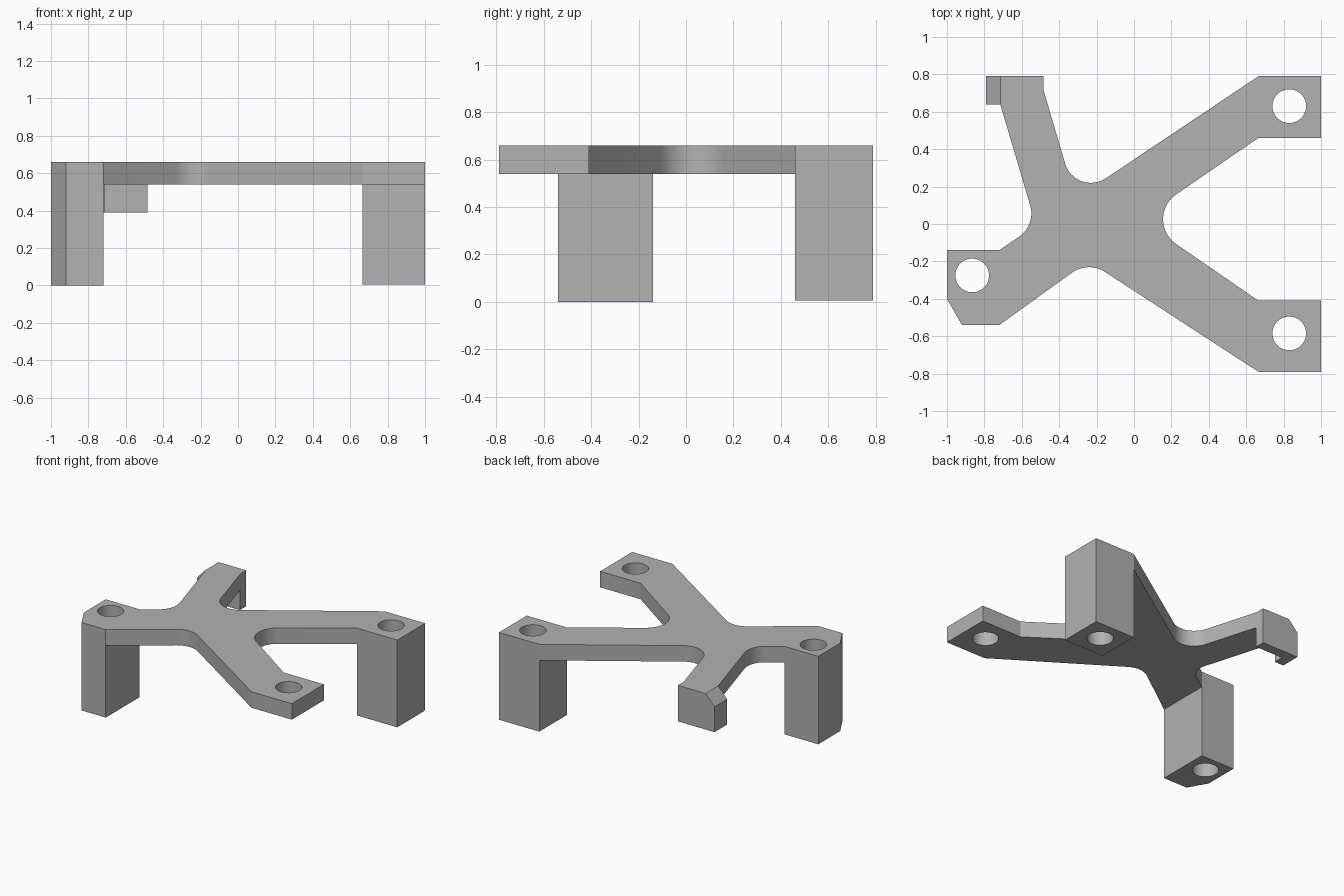
import bpy, bmesh, math
from mathutils import Vector

cube = bpy.data.objects.get("Cube")
if cube:
    bpy.data.objects.remove(cube, do_unlink=True)

grey = bpy.data.materials.new("plain_grey")
grey.use_nodes = True
colour = (0.445, 0.445, 0.445, 1)
grey.diffuse_color = colour
grey.node_tree.nodes["Principled BSDF"].inputs["Base Color"].default_value = colour

TOP, UNDER = 0.66, 0.54


def prism(name, points, start, depth):
    """Extrude a closed outline of 3D points along a depth vector."""
    bm = bmesh.new()
    face = bm.faces.new([bm.verts.new(Vector(p) + Vector(start)) for p in points])
    ext = bmesh.ops.extrude_face_region(bm, geom=[face])
    moved = [g for g in ext["geom"] if isinstance(g, bmesh.types.BMVert)]
    bmesh.ops.translate(bm, verts=moved, vec=depth)
    bmesh.ops.recalc_face_normals(bm, faces=bm.faces)
    mesh = bpy.data.meshes.new(name)
    bm.to_mesh(mesh)
    bm.free()
    mesh.materials.append(grey)
    ob = bpy.data.objects.new(name, mesh)
    bpy.context.collection.objects.link(ob)
    return ob


def upright(name, plan, low, high):
    return prism(name, [(x, y, 0) for x, y in plan], (0, 0, low), (0, 0, high - low))


def rect(x0, x1, y0, y1):
    return [(x0, y0), (x1, y0), (x1, y1), (x0, y1)]


def combine(target, other, operation):
    """Apply a boolean and remove the used part."""
    mod = target.modifiers.new(operation.lower(), "BOOLEAN")
    mod.operation, mod.solver, mod.object = operation, "EXACT", other
    bpy.context.view_layer.objects.active = target
    bpy.ops.object.modifier_apply(modifier=mod.name)
    bpy.data.objects.remove(other, do_unlink=True)


def rounded(outline, steps=12):
    """Replace corners given as (x, y, radius) by arcs."""
    result = []
    for i, p in enumerate(outline):
        c = Vector(p[:2])
        if len(p) == 2:
            result.append(c)
            continue
        a = (Vector(outline[i - 1][:2]) - c).normalized()
        b = (Vector(outline[(i + 1) % len(outline)][:2]) - c).normalized()
        half = a.angle(b) / 2
        centre = c + (a + b).normalized() * p[2] / math.sin(half)
        t0 = c + a * p[2] / math.tan(half) - centre
        t1 = c + b * p[2] / math.tan(half) - centre
        sweep = t0.angle(t1)
        for k in range(steps + 1):
            f = k / steps
            arc = (t0 * math.sin((1 - f) * sweep) + t1 * math.sin(f * sweep)) / math.sin(sweep)
            result.append(centre + arc)
    return result


# Four-armed top plate with rounded inner corners
outline = [(1, 0.79), (0.665, 0.79), (-0.313, 0.136, 0.143), (-0.485, 0.72),
           (-0.485, 0.79), (-0.715, 0.79), (-0.715, 0.64), (-0.524, -0.006, 0.15),
           (-0.72, -0.14), (-1, -0.14), (-1, -0.4), (-0.92, -0.54), (-0.72, -0.54),
           (-0.245, -0.198, 0.155), (0.665, -0.79), (1, -0.79), (1, -0.41),
           (0.665, -0.41), (0.033, 0.026, 0.16), (0.665, 0.46), (1, 0.46)]
body = upright("bracket_body", rounded(outline), UNDER, TOP)

# Two full-height legs
leg_plan = [(-1, -0.14), (-1, -0.4), (-0.92, -0.54), (-0.72, -0.54), (-0.72, -0.14)]
combine(body, upright("right_leg", leg_plan, 0, 0.6), "UNION")
combine(body, upright("back_left_leg", rect(0.665, 1, 0.46, 0.79), 0.005, 0.6), "UNION")

# Chamfered hook with a thin wall and side return
profile = [(-0.79, 0.39), (-0.485, 0.39), (-0.485, TOP), (-0.715, TOP), (-0.79, 0.58)]
hook = prism("hook", [(x, 0, z) for x, z in profile], (0, 0.64, 0), (0, 0.15, 0))
combine(hook, upright("hook_recess", rect(-0.715, -0.4, 0.6, 0.715), 0.3, UNDER), "DIFFERENCE")
combine(body, hook, "UNION")

# Bolt holes through the pads and legs
for hx, hy in [(-0.865, -0.275), (0.83, 0.63), (0.83, -0.585)]:
    ring = [(hx + 0.09 * math.cos(a), hy + 0.09 * math.sin(a))
            for a in (math.tau * k / 48 for k in range(48))]
    combine(body, upright("hole", ring, -0.2, 0.9), "DIFFERENCE")

# Merge flat faces and shade
bm = bmesh.new()
bm.from_mesh(body.data)
bmesh.ops.remove_doubles(bm, verts=bm.verts, dist=0.0005)
bmesh.ops.dissolve_limit(bm, angle_limit=0.01, verts=bm.verts, edges=bm.edges)
bm.to_mesh(body.data)
bm.free()
bpy.ops.object.select_all(action="DESELECT")
body.select_set(True)
bpy.context.view_layer.objects.active = body
bpy.ops.object.shade_smooth_by_angle(angle=math.radians(25))
